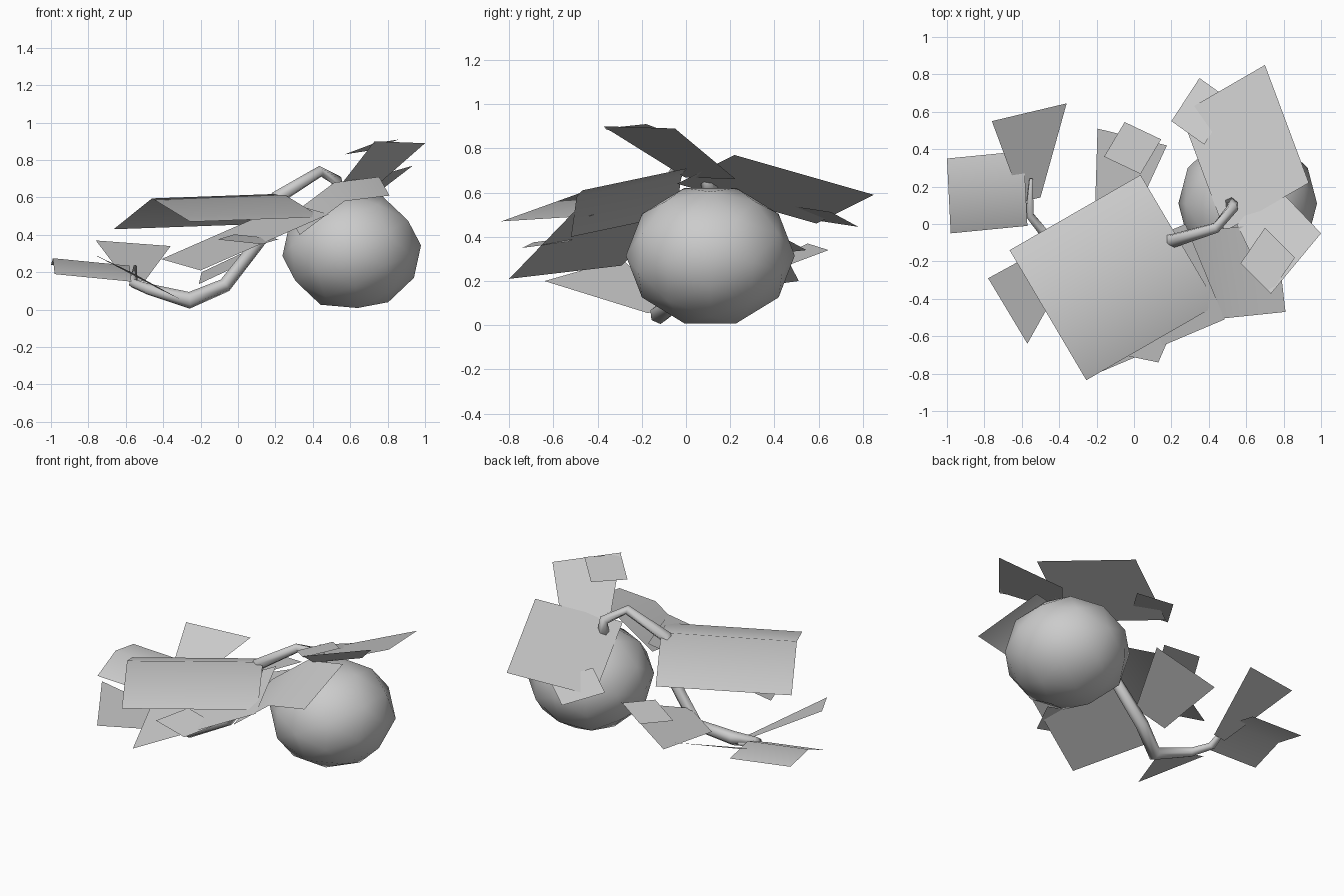
import bpy
import bmesh
from math import atan2, cos, pi, sin, tau
from mathutils import Matrix, Vector

cube = bpy.data.objects.get("Cube")
if cube:
    bpy.data.objects.remove(cube, do_unlink=True)

# One plain grey for every part
grey = bpy.data.materials.new("plain grey")
grey.use_nodes = True
tone = (0.6, 0.6, 0.6, 1)
grey.diffuse_color = tone
grey.node_tree.nodes["Principled BSDF"].inputs["Base Color"].default_value = tone


def add_object(name, mesh_builder):
    """Make a smooth-shaded object from a bmesh that mesh_builder has filled."""
    bm = bmesh.new()
    mesh_builder(bm)
    mesh = bpy.data.meshes.new(name)
    bm.to_mesh(mesh)
    bm.free()
    mesh.materials.append(grey)
    for face in mesh.polygons:
        face.use_smooth = True
    obj = bpy.data.objects.new(name, mesh)
    bpy.context.scene.collection.objects.link(obj)


def leaf(name, tip_a, tip_b, root, taper=1.0, lift=0.0):
    """Sheet leaf from its tip edge to the middle of its root edge.
    lift raises the midrib into a roof-like fold."""
    a, b, middle = Vector(tip_a), Vector(tip_b), Vector(root)
    half = (b - a) * taper / 2
    up = Vector((0, 0, lift))

    def build(bm):
        tip = [bm.verts.new(p) for p in (a, (a + b) / 2 + up, b)]
        base = [bm.verts.new(p) for p in (middle - half, middle + up, middle + half)]
        for i in range(2):
            bm.faces.new((tip[i], tip[i + 1], base[i + 1], base[i]))
        bmesh.ops.recalc_face_normals(bm, faces=bm.faces)
        if sum(f.normal.z for f in bm.faces) < 0:
            bmesh.ops.reverse_faces(bm, faces=bm.faces)

    add_object(name, build)


# Round fruit, slightly squashed, resting on one of its large facets
def build_fruit(bm):
    bmesh.ops.create_icosphere(bm, subdivisions=2, radius=1)
    bm.normal_update()
    facet = max(bm.faces, key=lambda f: f.calc_area())
    corner = facet.verts[0]
    lay_down = facet.normal.rotation_difference(Vector((0, 0, -1))).to_matrix()
    bmesh.ops.rotate(bm, verts=bm.verts, matrix=lay_down)
    roll = pi - atan2(corner.co.y, corner.co.x)
    for angle, axis in ((roll, "Z"), (0.1, "Y")):
        bmesh.ops.rotate(bm, verts=bm.verts, matrix=Matrix.Rotation(angle, 3, axis))
    bmesh.ops.scale(bm, vec=(0.372, 0.382, 0.323), verts=bm.verts)
    bmesh.ops.translate(bm, vec=(0.608, 0.11, 0.315), verts=bm.verts)


add_object("fruit", build_fruit)


# Vine: a six-sided tube following bent points, thicker in the middle
def build_vine(bm):
    path = [
        ((0.52, 0.11, 0.6), 0.04),
        ((0.53, 0.09, 0.69), 0.03),
        ((0.44, -0.02, 0.74), 0.03),
        ((0.21, -0.09, 0.6), 0.04),
        ((0.11, -0.03, 0.36), 0.036),
        ((-0.07, -0.01, 0.13), 0.04),
        ((-0.26, -0.12, 0.05), 0.045),
        ((-0.48, -0.05, 0.11), 0.03),
        ((-0.56, 0.05, 0.14), 0.025),
        ((-0.55, 0.24, 0.23), 0.01),
    ]
    points = [Vector(p) for p, _ in path]
    rings = []
    side = Vector((0, 1, 0))
    for i, (_, radius) in enumerate(path):
        along = (points[min(i + 1, len(path) - 1)] - points[max(i - 1, 0)]).normalized()
        side = (side - along * side.dot(along)).normalized()
        other = along.cross(side)
        ring = []
        for k in range(6):
            angle = k * tau / 6
            offset = side * cos(angle) + other * sin(angle)
            ring.append(bm.verts.new(points[i] + offset * radius))
        rings.append(ring)
    for low, high in zip(rings, rings[1:]):
        for k in range(6):
            n = (k + 1) % 6
            bm.faces.new((low[k], low[n], high[n], high[k]))
    bm.faces.new(rings[0][::-1])
    bm.faces.new(rings[-1])


add_object("vine", build_vine)

# Leaves along the vine
leaf("large_folded_leaf", (-0.665, -0.14, 0.43), (-0.255, -0.835, 0.47), (0.24, -0.085, 0.475), lift=0.145)
leaf("large_lower_leaf", (-0.41, -0.29, 0.27), (-0.2, -0.8, 0.21), (0.38, -0.255, 0.54))
leaf("small_front_leaf", (-0.11, -0.69, 0.375), (0.13, -0.74, 0.35), (0.1, -0.51, 0.39))
leaf("middle_back_leaf", (-0.195, 0.51, 0.2), (0.176, 0.42, 0.375), (-0.117, 0.01, 0.18), taper=0.5)
leaf("small_back_leaf", (-0.16, 0.36, 0.32), (-0.05, 0.545, 0.34), (0.09, 0.36, 0.38))

# Leaves at the far end of the vine
leaf("end_leaf", (-1, 0.35, 0.24), (-0.98, -0.05, 0.19), (-0.58, 0.19, 0.175), lift=0.06)
leaf("end_back_leaf", (-0.76, 0.55, 0.37), (-0.36, 0.645, 0.34), (-0.55, 0.13, 0.155), taper=0.25)
leaf("end_front_leaf", (-0.78, -0.29, 0.3), (-0.57, -0.64, 0.2), (-0.34, -0.12, 0.07), taper=0.3)

# Leaves over the fruit
leaf("fruit_front_leaf", (0.33, -0.52, 0.4), (0.81, -0.47, 0.61), (0.515, -0.02, 0.605), lift=0.075)
leaf("fruit_back_leaf", (0.25, 0.59, 0.46), (0.7, 0.85, 0.59), (0.71, 0.09, 0.705))
leaf("small_side_leaf", (0.2, 0.55, 0.48), (0.35, 0.78, 0.445), (0.45, 0.54, 0.53))
leaf("raised_leaf", (0.73, -0.375, 0.9), (1, -0.05, 0.89), (0.645, 0.11, 0.665), taper=0.7)
leaf("small_raised_leaf", (0.57, -0.21, 0.83), (0.73, -0.37, 0.89), (0.78, -0.1, 0.88))
